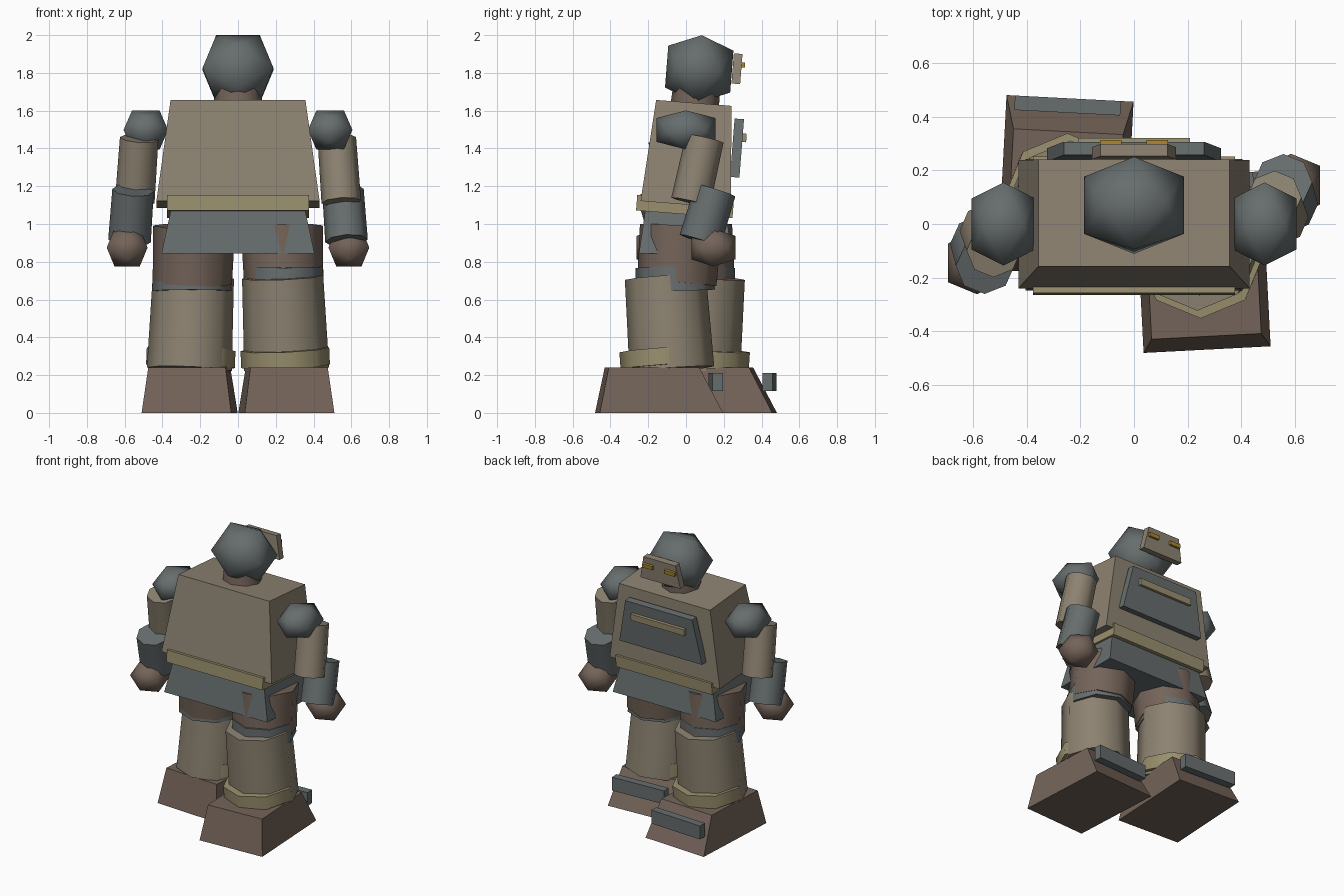
import bpy, bmesh
from math import radians
from mathutils import Euler

if "Cube" in bpy.data.objects:
    bpy.data.objects.remove(bpy.data.objects["Cube"])

COLORS = {
    "tan": (0.265, 0.225, 0.165, 1), "brown": (0.175, 0.127, 0.10, 1),
    "grey": (0.135, 0.153, 0.153, 1), "khaki": (0.32, 0.275, 0.155, 1),
    "gold": (0.40, 0.23, 0.03, 1),
}
MATS = {}
for key, col in COLORS.items():
    MATS[key] = bpy.data.materials.new(key)
    MATS[key].diffuse_color = col


def finish(bm, name, color, loc, rot, smooth=True):
    bmesh.ops.recalc_face_normals(bm, faces=bm.faces)
    mesh = bpy.data.meshes.new(name)
    bm.to_mesh(mesh)
    bm.free()
    mesh.materials.append(MATS[color])
    obj = bpy.data.objects.new(name, mesh)
    bpy.context.collection.objects.link(obj)
    obj.location = loc
    obj.rotation_euler = Euler([radians(a) for a in rot])
    if smooth:
        bpy.ops.object.select_all(action='DESELECT')
        obj.select_set(True)
        bpy.context.view_layer.objects.active = obj
        bpy.ops.object.shade_smooth_by_angle(angle=radians(50))
    return obj


def block(name, color, loc, bottom, top, height, rot=(0, 0, 0), top_shift=0):
    """Tapered box; bottom and top are (half x, half y)."""
    bm = bmesh.new()
    bmesh.ops.create_cube(bm, size=2)
    for v in bm.verts:
        up = v.co.z > 0
        hx, hy = top if up else bottom
        v.co = (v.co.x * hx, v.co.y * hy + (top_shift if up else 0), v.co.z * height / 2)
    return finish(bm, name, color, loc, rot, smooth=False)


def tube(name, color, loc, r_bottom, r_top, height, rot=(0, 0, 0)):
    """Eight-sided limb segment."""
    bm = bmesh.new()
    bmesh.ops.create_cone(bm, cap_ends=True, segments=8, radius1=r_bottom,
                          radius2=r_top, depth=height)
    return finish(bm, name, color, loc, rot)


def ball(name, color, loc, half, rot=(0, 0, 0)):
    """Icosahedron with axis-aligned edges, fitted to half extents."""
    bm = bmesh.new()
    k = 0.618
    for a in (-1, 1):
        for b in (-1, 1):
            for p in ((a * k, 0, b), (a, b * k, 0), (0, a, b * k)):
                bm.verts.new([p[i] * half[i] for i in range(3)])
    bmesh.ops.convex_hull(bm, input=bm.verts)
    return finish(bm, name, color, loc, rot)


LEAN = (-4.5, 0, 0)

# Torso, belt and hips
block("torso", "tan", (0, 0.02, 1.372), (0.432, 0.24), (0.357, 0.2), 0.54, LEAN)
block("belt", "khaki", (0, -0.006, 1.093), (0.377, 0.256), (0.377, 0.256), 0.083, LEAN)
block("hips", "grey", (0, -0.003, 0.96), (0.405, 0.246), (0.355, 0.212), 0.23)

# Chest plate and bar
block("chest_plate", "grey", (0, 0.27, 1.402), (0.325, 0.025), (0.262, 0.025), 0.31, LEAN)
block("chest_bar", "khaki", (0, 0.307, 1.456), (0.21, 0.013), (0.21, 0.013), 0.045, LEAN)

# Head
tube("neck", "brown", (0, 0.052, 1.69), 0.13, 0.12, 0.16, LEAN)
ball("head", "grey", (0, 0.07, 1.82), (0.187, 0.173, 0.18), LEAN)
block("face_plate", "tan", (0, 0.27, 1.822), (0.157, 0.023), (0.125, 0.023), 0.16, LEAN)

for side, s in (("left", -1), ("right", 1)):
    block(side + "_eye", "gold", (s * 0.087, 0.302, 1.842), (0.04, 0.01), (0.04, 0.01), 0.027, LEAN)

    # Arm: opposite swing on each side
    ball(side + "_shoulder", "grey", (s * 0.488, 0, 1.498), (0.118, 0.155, 0.103))
    tube(side + "_upper_arm", "tan", (s * 0.535, s * 0.062, 1.285), 0.105, 0.102, 0.345,
         (-12.5 * s, -4 * s, 0))
    tube(side + "_forearm", "grey", (s * 0.565, s * 0.115, 1.045), 0.113, 0.11, 0.28,
         (-17 * s, -4 * s, 0))
    ball(side + "_hand", "brown", (s * 0.587, s * 0.145, 0.875), (0.108, 0.117, 0.1))

    # Leg: opposite stride on each side
    tube(side + "_thigh", "brown", (s * 0.237, s * -0.038, 0.835), 0.21, 0.217, 0.3,
         (-4 * s, -2 * s, 0))
    tube(side + "_knee", "grey", (s * 0.245, -0.004 - s * 0.055, 0.71), 0.21, 0.205, 0.13,
         (2 * s, 0, 0))
    tube(side + "_shin", "tan", (s * 0.247, -0.006 - s * 0.086, 0.475), 0.225, 0.215, 0.49,
         (4 * s, -2.5 * s, 0))
    tube(side + "_ankle_band", "khaki", (s * 0.25, -0.007 - s * 0.108, 0.292), 0.235, 0.235, 0.09,
         (4 * s, -2.5 * s, 0))

    # Foot: both toes point to +y
    y = s * -0.1425
    block(side + "_foot", "brown", (s * 0.256, y, 0.12), (0.2375, 0.327), (0.205, 0.24), 0.24,
          (0, 0, 3 * s), top_shift=-0.0375)
    block(side + "_toe_cap", "grey", (s * 0.248, y + 0.3, 0.1625), (0.198, 0.027),
          (0.198, 0.027), 0.095, (0, 0, 3 * s))

for m in bpy.data.materials:
    if m.users and not m.is_grease_pencil:
        m.use_nodes = True
        m.node_tree.nodes["Principled BSDF"].inputs["Base Color"].default_value = m.diffuse_color
